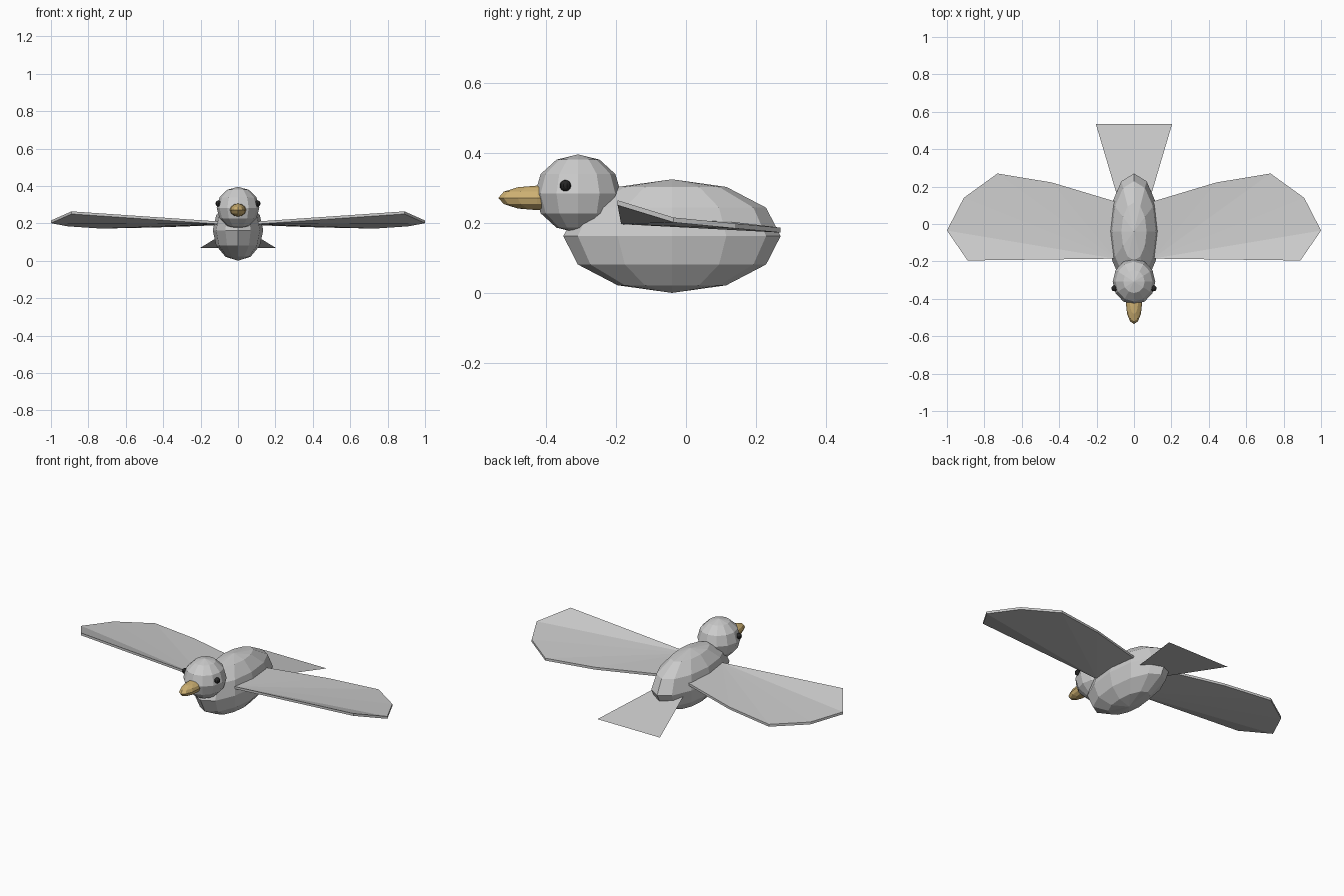
import bpy

if "Cube" in bpy.data.objects:
    bpy.data.objects.remove(bpy.data.objects["Cube"])


def material(name, rgb):
    m = bpy.data.materials.new(name)
    m.diffuse_color = (*rgb, 1)
    m.use_nodes = True
    m.node_tree.nodes["Principled BSDF"].inputs["Base Color"].default_value = m.diffuse_color
    return m


def ellipsoid(name, center, radii, segments=12, rings=6, mat=None):
    bpy.ops.mesh.primitive_uv_sphere_add(segments=segments, ring_count=rings, radius=1, location=center)
    o = bpy.context.object
    o.name = name
    o.scale = radii
    bpy.ops.object.transform_apply(location=False, rotation=False, scale=True)
    if mat:
        o.data.materials.append(mat)
    return o


def mesh_object(name, verts, faces):
    me = bpy.data.meshes.new(name)
    me.from_pydata(verts, [], faces)
    me.update()
    o = bpy.data.objects.new(name, me)
    bpy.context.collection.objects.link(o)
    return o


horn = material("beak_horn", (0.62, 0.44, 0.17))
black = material("eye_black", (0.02, 0.02, 0.02))

# Body, head and beak
ellipsoid("body", (0, -0.04, 0.162), (0.135, 0.31, 0.162))
ellipsoid("head", (0, -0.308, 0.283), (0.114, 0.123, 0.112))
ellipsoid("beak", (0, -0.425, 0.271), (0.043, 0.11, 0.035), mat=horn)

# Wings: thin twisted fan spreading from the front of the root
outline = [
    (0.10, -0.185, 0.21), (0.89, -0.195, 0.264), (1.00, -0.035, 0.215),
    (0.91, 0.14, 0.198), (0.73, 0.27, 0.186), (0.44, 0.222, 0.192),
    (0.10, 0.12, 0.204),
]
THICK = 0.014
n = len(outline)
for side, sign in (("left", 1), ("right", -1)):
    top = [(sign * x, y, z) for x, y, z in outline]
    bottom = [(x, y, z - THICK) for x, y, z in top]
    faces = [(0, i, i + 1) for i in range(1, n - 1)]
    faces += [(n, n + i + 1, n + i) for i in range(1, n - 1)]
    faces += [(i, n + i, n + (i + 1) % n, (i + 1) % n) for i in range(n)]
    if sign < 0:
        faces = [f[::-1] for f in faces]
    mesh_object(side + "_wing", top + bottom, faces)
    # Eye
    ellipsoid(side + "_eye", (sign * 0.105, -0.344, 0.306), (0.016,) * 3, 10, 8, black)

# Tail: flat sheet sloping down to the back
mesh_object("tail",
            [(-0.075, 0.10, 0.146), (0.075, 0.10, 0.146), (0.204, 0.535, 0.068), (-0.204, 0.535, 0.068)],
            [(0, 1, 2, 3)])
